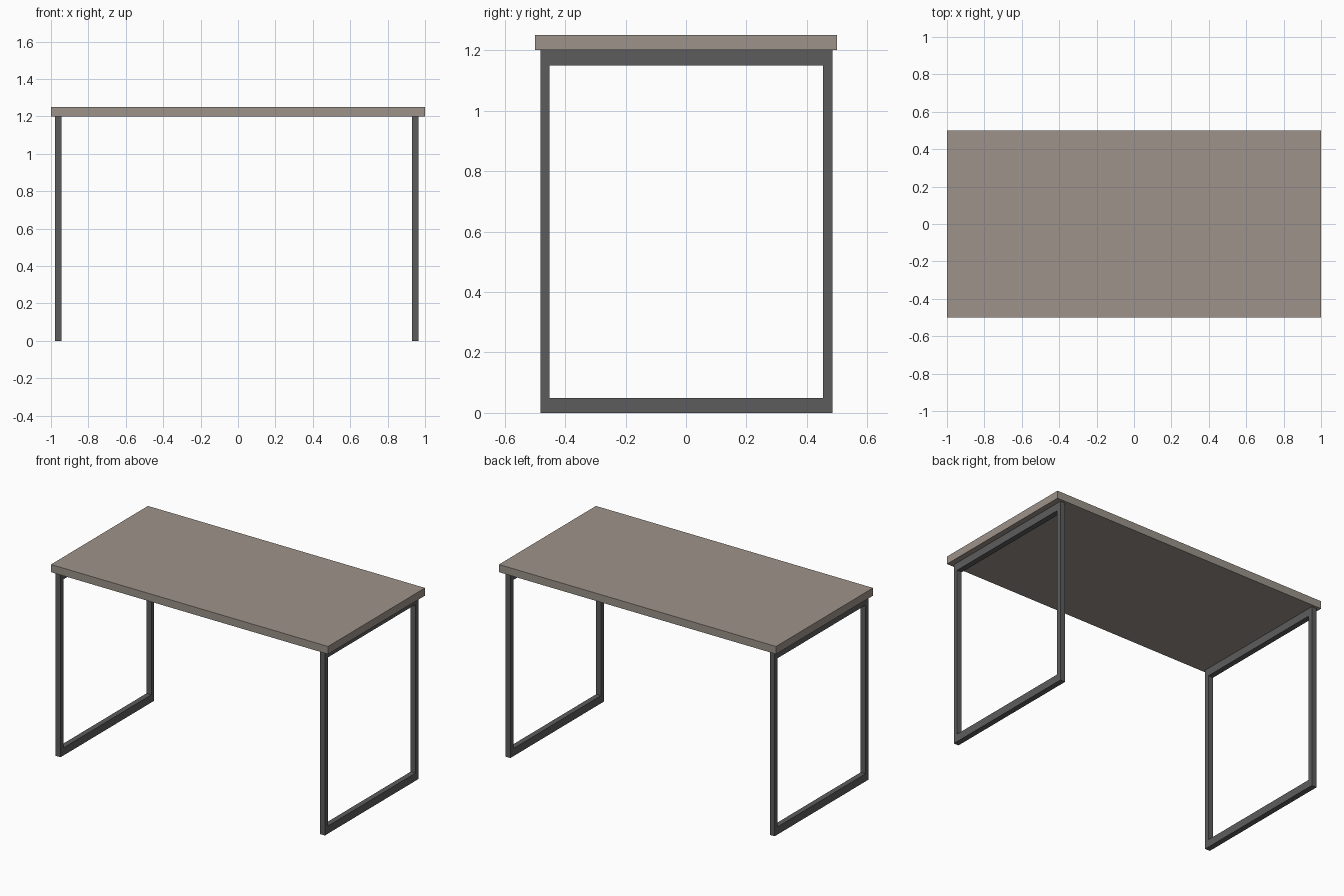
import bpy
import bmesh
from mathutils import Vector

cube = bpy.data.objects.get("Cube")
if cube:
    bpy.data.objects.remove(cube, do_unlink=True)


def make_material(name, color):
    mat = bpy.data.materials.new(name)
    mat.use_nodes = True
    mat.diffuse_color = color
    mat.node_tree.nodes["Principled BSDF"].inputs["Base Color"].default_value = color
    return mat


def box(name, low, high, mat):
    """Box between two opposite corners."""
    low, high = Vector(low), Vector(high)
    bm = bmesh.new()
    bmesh.ops.create_cube(bm, size=1)
    for v in bm.verts:
        v.co = (low + high) / 2 + v.co * (high - low)
    mesh = bpy.data.meshes.new(name)
    bm.to_mesh(mesh)
    bm.free()
    mesh.materials.append(mat)
    obj = bpy.data.objects.new(name, mesh)
    bpy.context.collection.objects.link(obj)
    return obj


wood = make_material("warm grey wood", (0.335, 0.29, 0.255, 1))
metal = make_material("dark grey metal", (0.108, 0.108, 0.11, 1))

TOP_Z = 1.2     # underside of the tabletop
RAIL = 0.05     # rail height
TUBE = 0.035    # frame width
LEG = 0.03      # leg depth
FRONT, BACK = -0.481, 0.484

# Tabletop slab
box("tabletop", (-1, -0.5, TOP_Z), (1, 0.5, TOP_Z + 0.05), wood)

# Two rectangular end frames: floor rail, top rail and two legs each
for side, x in (("right", -0.979), ("left", 0.929)):
    for level, z in (("floor", 0), ("top", TOP_Z - RAIL)):
        box(f"{side}_{level}_rail", (x, FRONT, z), (x + TUBE, BACK, z + RAIL), metal)
    for end, y in (("front", FRONT), ("back", BACK - LEG)):
        box(f"{side}_{end}_leg", (x, y, RAIL), (x + TUBE, y + LEG, TOP_Z - RAIL), metal)
